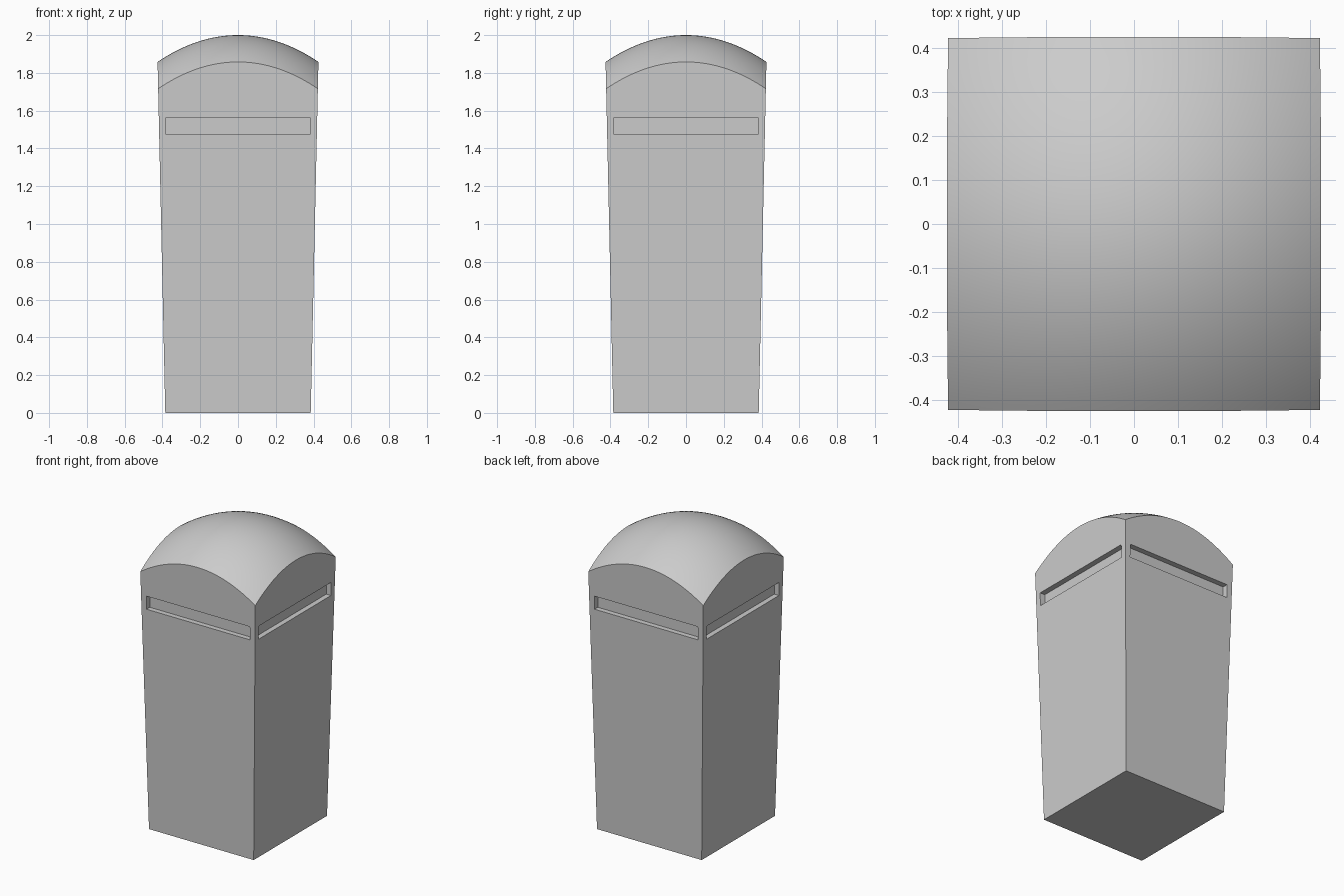
import bpy
import bmesh
import math
from mathutils import Matrix

if "Cube" in bpy.data.objects:
    bpy.data.objects.remove(bpy.data.objects["Cube"], do_unlink=True)

BASE, TAPER = 0.385, 0.022   # half width at the floor, growth per unit height
HEIGHT, DROP = 2.0, 0.142    # crown height, fall from crown to mid edge
N = 32                       # dome grid divisions
SLOT_Z, SLOT_W, SLOT_H, SLOT_IN = 1.519, 0.38, 0.088, 0.383


def half_width(z):
    return BASE + TAPER * z


def make_object(name, bm):
    bmesh.ops.recalc_face_normals(bm, faces=bm.faces)
    mesh = bpy.data.meshes.new(name)
    bm.to_mesh(mesh)
    bm.free()
    obj = bpy.data.objects.new(name, mesh)
    bpy.context.collection.objects.link(obj)
    return obj


grey = bpy.data.materials.new("light_grey")
grey.use_nodes = True
colour = (0.6, 0.6, 0.6, 1)
grey.diffuse_color = colour
grey.node_tree.nodes["Principled BSDF"].inputs["Base Color"].default_value = colour

# Domed roof grid
bm = bmesh.new()
steps = [2 * i / N - 1 for i in range(N + 1)]
grid = []
for v in steps:
    row = []
    for u in steps:
        z = HEIGHT - DROP * (u * u + v * v)
        row.append(bm.verts.new((u * half_width(z), v * half_width(z), z)))
    grid.append(row)
for j in range(N):
    for i in range(N):
        bm.faces.new((grid[j][i], grid[j][i + 1], grid[j + 1][i + 1], grid[j + 1][i]))

# Tapered flat sides and floor
floor = [bm.verts.new((x * BASE, y * BASE, 0))
         for x, y in ((-1, -1), (1, -1), (1, 1), (-1, 1))]
rims = [grid[0], [r[-1] for r in grid], grid[-1][::-1], [r[0] for r in grid][::-1]]
for k, rim in enumerate(rims):
    bm.faces.new([floor[k], floor[(k + 1) % 4]] + rim[::-1])
bm.faces.new(floor[::-1])
body = make_object("domed_tapered_body", bm)
body.data.materials.append(grey)

# One slot cutter per side
bm = bmesh.new()
depth = 0.2
for k in range(4):
    place = (Matrix.Rotation(k * math.pi / 2, 4, "Z")
             @ Matrix.Translation((0, -SLOT_IN - depth / 2, SLOT_Z))
             @ Matrix.Diagonal((2 * SLOT_W, depth, SLOT_H, 1)))
    bmesh.ops.create_cube(bm, size=1, matrix=place)
cutter = make_object("slot_cutter", bm)
cutter.data.materials.append(grey)
cutter.hide_render = True

# Cut the slots, then drop the cutter
cut = body.modifiers.new("slots", "BOOLEAN")
cut.operation = "DIFFERENCE"
cut.solver = "EXACT"
cut.object = cutter
for o in bpy.context.selected_objects:
    o.select_set(False)
bpy.context.view_layer.objects.active = body
body.select_set(True)
bpy.ops.object.modifier_apply(modifier=cut.name)
bpy.data.objects.remove(cutter, do_unlink=True)
bpy.ops.object.shade_smooth_by_angle(angle=math.radians(30))
